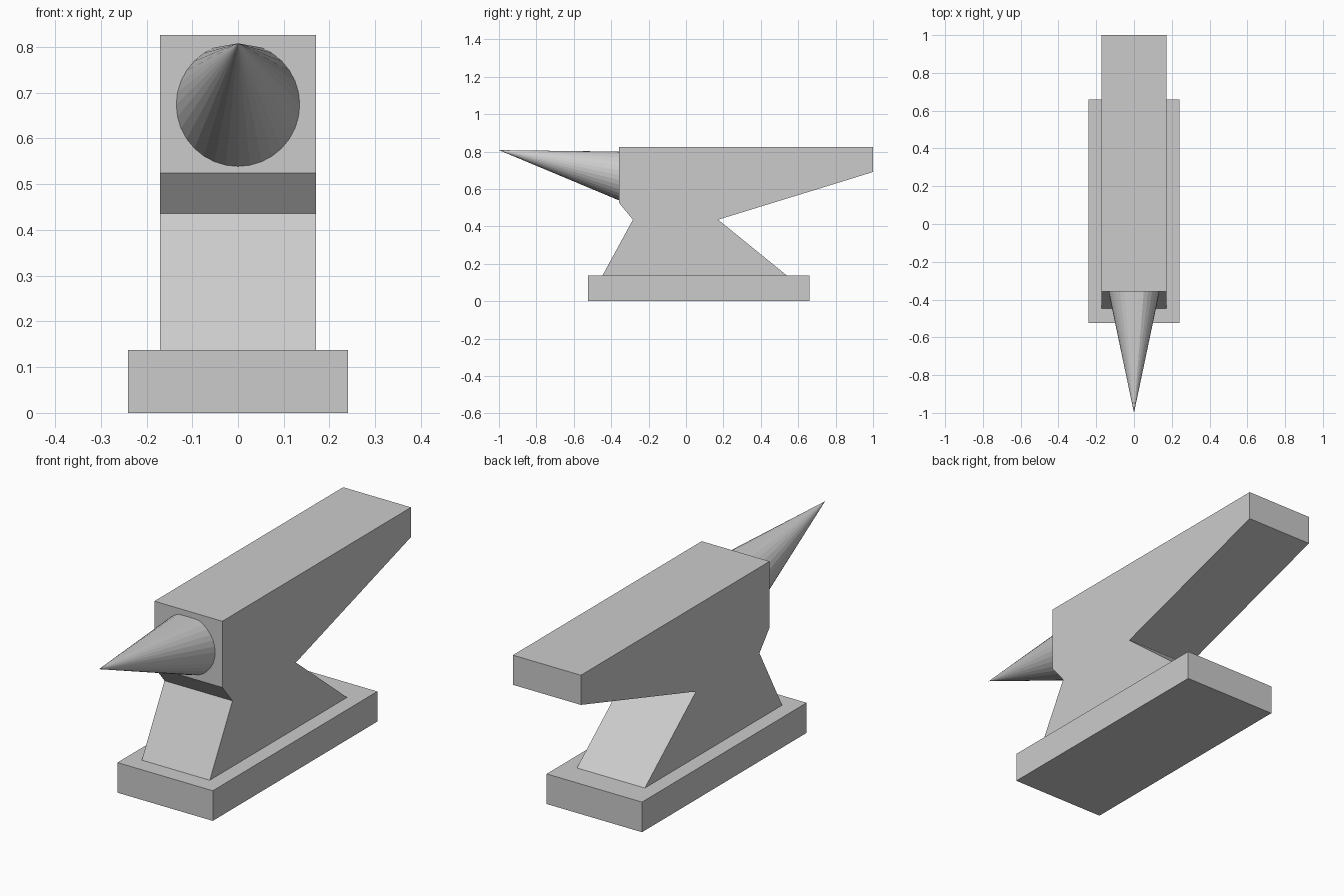
import bpy
from math import sin, cos, pi

if "Cube" in bpy.data.objects:
    bpy.data.objects.remove(bpy.data.objects["Cube"])


def make_object(name, verts, faces):
    mesh = bpy.data.meshes.new(name)
    mesh.from_pydata(verts, [], faces)
    mesh.update()
    obj = bpy.data.objects.new(name, mesh)
    bpy.context.collection.objects.link(obj)
    return obj


def extrude_profile(name, profile, half_width):
    """Extrude a clockwise (y, z) profile symmetrically along x."""
    n = len(profile)
    verts = [(x, y, z) for x in (-half_width, half_width) for y, z in profile]
    faces = [tuple(range(n)), tuple(reversed(range(n, 2 * n)))]
    faces += [(i, i + n, (i + 1) % n + n, (i + 1) % n) for i in range(n)]
    return make_object(name, verts, faces)


# Rectangular foot
extrude_profile("base", [(-0.524, 0), (-0.524, 0.137), (0.659, 0.137), (0.659, 0)], 0.24)

# Waisted body with long tapering heel
extrude_profile("body", [
    (-0.447, 0.137), (-0.284, 0.436), (-0.357, 0.525), (-0.357, 0.826),
    (1.0, 0.826), (1.0, 0.691), (0.172, 0.436), (0.54, 0.137),
], 0.171)

# Horn: skewed cone with a level, slightly flattened top
SIDES, RADIUS, CENTRE_Z = 32, 0.135, 0.674
ring = []
for i in range(SIDES):
    a = 2 * pi * i / SIDES
    ring.append((RADIUS * cos(a), -0.357, min(CENTRE_Z + RADIUS * sin(a), 0.80)))
horn_faces = [(i, (i + 1) % SIDES, SIDES) for i in range(SIDES)]
horn_faces.append(tuple(reversed(range(SIDES))))
make_object("horn", ring + [(0, -1.0, 0.808)], horn_faces)
